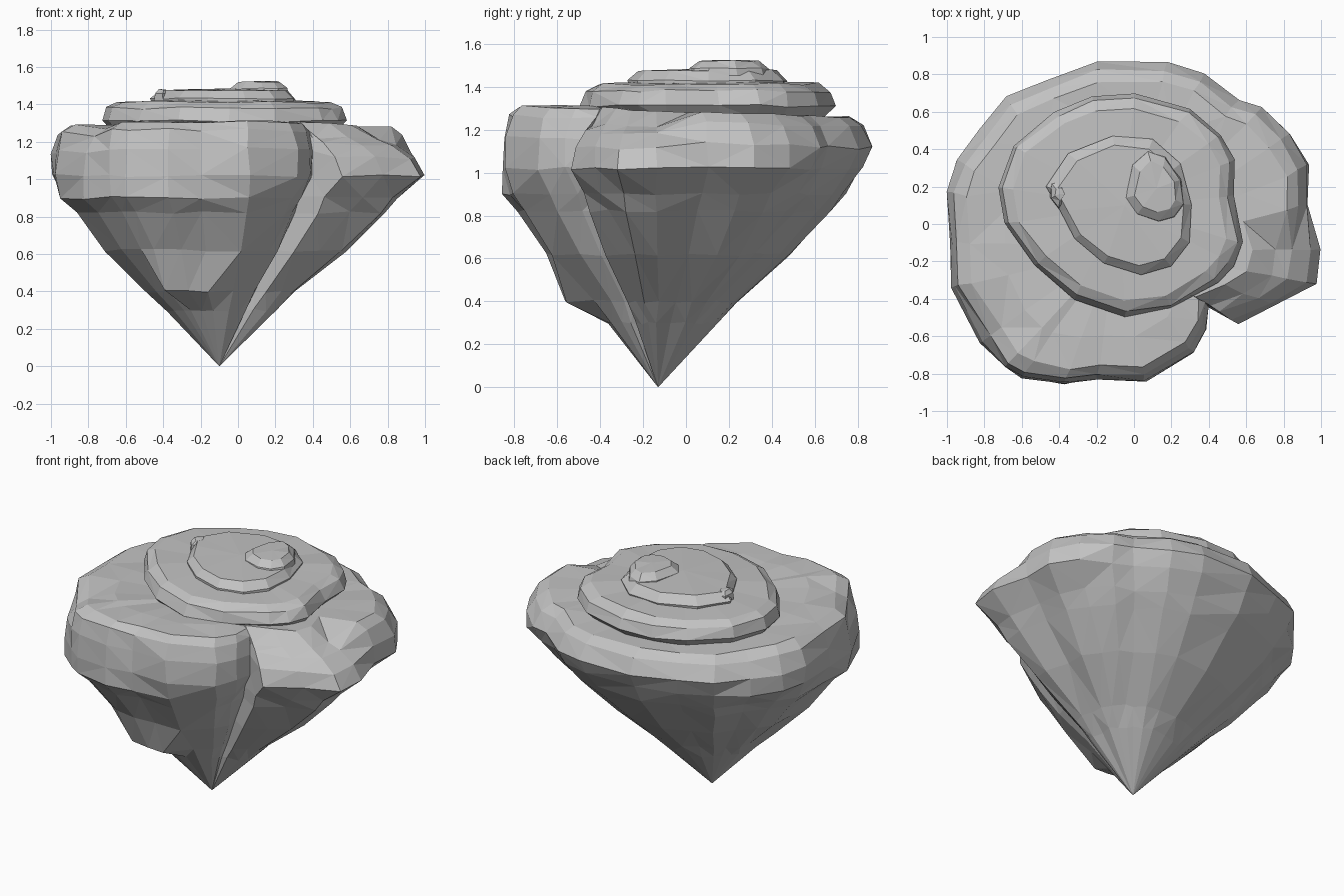
import bpy, bmesh, random
from mathutils import Vector

random.seed(4)
cube = bpy.data.objects.get("Cube")
if cube:
    bpy.data.objects.remove(cube, do_unlink=True)

stone = bpy.data.materials.new("grey_stone")
stone.use_nodes = True
stone.diffuse_color = (0.54, 0.54, 0.54, 1)
stone.node_tree.nodes["Principled BSDF"].inputs["Base Color"].default_value = stone.diffuse_color


def loft(name, outline, centre, levels, place, bottom, top, rough):
    """Stack scaled copies of an outline, close both ends, and facet the skin."""
    bm = bmesh.new()
    rings = []
    for level in levels:
        ring = []
        for x, y in outline:
            co = place(Vector((x, y)), Vector(centre), level)
            co += Vector([random.uniform(-rough, rough) for axis in range(3)])
            ring.append(bm.verts.new(co))
        rings.append(ring)
    count = len(outline)
    for low, high in zip(rings, rings[1:]):
        for i in range(count):
            j = (i + 1) % count
            bm.faces.new((low[i], low[j], high[j], high[i]))
    low_tip = bm.verts.new((*centre, bottom))
    high_tip = bm.verts.new((*centre, top))
    for i in range(count):
        j = (i + 1) % count
        bm.faces.new((rings[0][j], rings[0][i], low_tip))
        bm.faces.new((rings[-1][i], rings[-1][j], high_tip))
    bmesh.ops.triangulate(bm, faces=bm.faces[:], quad_method='SHORT_EDGE')
    bmesh.ops.recalc_face_normals(bm, faces=bm.faces[:])
    mesh = bpy.data.meshes.new(name)
    bm.to_mesh(mesh)
    bm.free()
    mesh.materials.append(stone)
    obj = bpy.data.objects.new(name, mesh)
    bpy.context.scene.collection.objects.link(obj)
    return obj


# Tapering rock body: the front left side is fuller than the back right side
def place_body(point, centre, level):
    z, lean, full = level
    out = point - centre
    weight = min(1, max(0, out.normalized().dot(Vector((-0.6, -0.8))) * 1.2))
    scale = lean + (full - lean) * weight
    # undercut ledge low on the front
    if z == 0.4 and -0.65 < point.x < 0 and point.y < -0.7:
        scale = 0.6
    if z > 1.1:
        rise = z - 1.02
        if lean > 0.8:
            # rounded shoulder beside the gully
            if point.x > 0.5 and point.y < 0:
                scale -= rise * 0.4
                z -= rise * 0.3
            # softer corner at the front right
            elif point.x < -0.8 and point.y < -0.5:
                scale -= rise * 0.2
                z -= rise * 0.12
        z -= 0.03 * point.y
    elif z > 1 and point.y > 0.6:
        scale -= 0.05
    return Vector((*(centre + out * scale), z))


body_outline = [
    (1, -.14), (.93, .1), (.93, .31), (.83, .48), (.69, .62), (.56, .67),
    (.38, .81), (.18, .87), (-.2, .87), (-.47, .77), (-.69, .68), (-.82, .5),
    (-.95, .34), (-1, .18), (-.98, -.1), (-.97, -.34), (-.83, -.64),
    (-.69, -.77), (-.6, -.82), (-.38, -.86), (-.2, -.83), (.06, -.84),
    (.32, -.69), (.39, -.56), (.4, -.44), (.55, -.53), (.78, -.43), (.97, -.32)]
body_levels = [
    (.3, .28, .32), (.4, .37, .45), (.62, .61, .71), (.82, .8, .89),
    (.9, .87, .99), (1.02, 1, 1), (1.14, 1, .99), (1.24, .95, .96),
    (1.285, .89, .88), (1.285, .66, .66)]
loft("rock_body", body_outline, (-.1, -.13), body_levels, place_body, 0, 1.28, 0.008)


# Stepped terraces on top
def place_tier(point, centre, level):
    z, scale = level
    return Vector((*(centre + (point - centre) * scale), z))


lower_outline = [
    (.58, -.1), (.53, .15), (.54, .34), (.47, .48), (.3, .61), (0, .7), (-.22, .68),
    (-.42, .6), (-.65, .42), (-.73, .2), (-.7, 0), (-.53, -.22),
    (-.32, -.4), (-.05, -.49), (.2, -.45), (.45, -.31), (.53, -.22)]
loft("lower_terrace", lower_outline, (-.07, .1),
     [(1.25, .9), (1.31, 1), (1.38, .96), (1.415, .87)], place_tier, 1.25, 1.43, 0.008)

middle_outline = [
    (.31, .1), (.25, .32), (.1, .45), (-.12, .47), (-.35, .38), (-.47, .2),
    (-.4, .07), (-.32, -.08), (-.16, -.21), (.04, -.27), (.2, -.23), (.3, -.1)]
loft("middle_terrace", middle_outline, (-.05, .1),
     [(1.39, .98), (1.43, 1), (1.475, .86)], place_tier, 1.39, 1.485, 0.006)

upper_outline = [
    (.27, .1), (.25, .24), (.17, .36), (.07, .4), (-.01, .32), (-.05, .14),
    (.01, .05), (.13, .01), (.22, .03)]
loft("upper_knob", upper_outline, (.12, .19),
     [(1.45, 1), (1.485, .95), (1.52, .7)], place_tier, 1.45, 1.525, 0.004)

# Small crag on the terrace edge
crag_outline = [(.06, 0), (.02, .07), (-.04, .06), (-.05, -.02), (0, -.08)]
crag = loft("terrace_crag", crag_outline, (0, 0), [(-.04, 1), (.01, .9), (.03, .5)],
            place_tier, -.04, .03, 0.005)
crag.location = (-.4, .16, 1.45)
